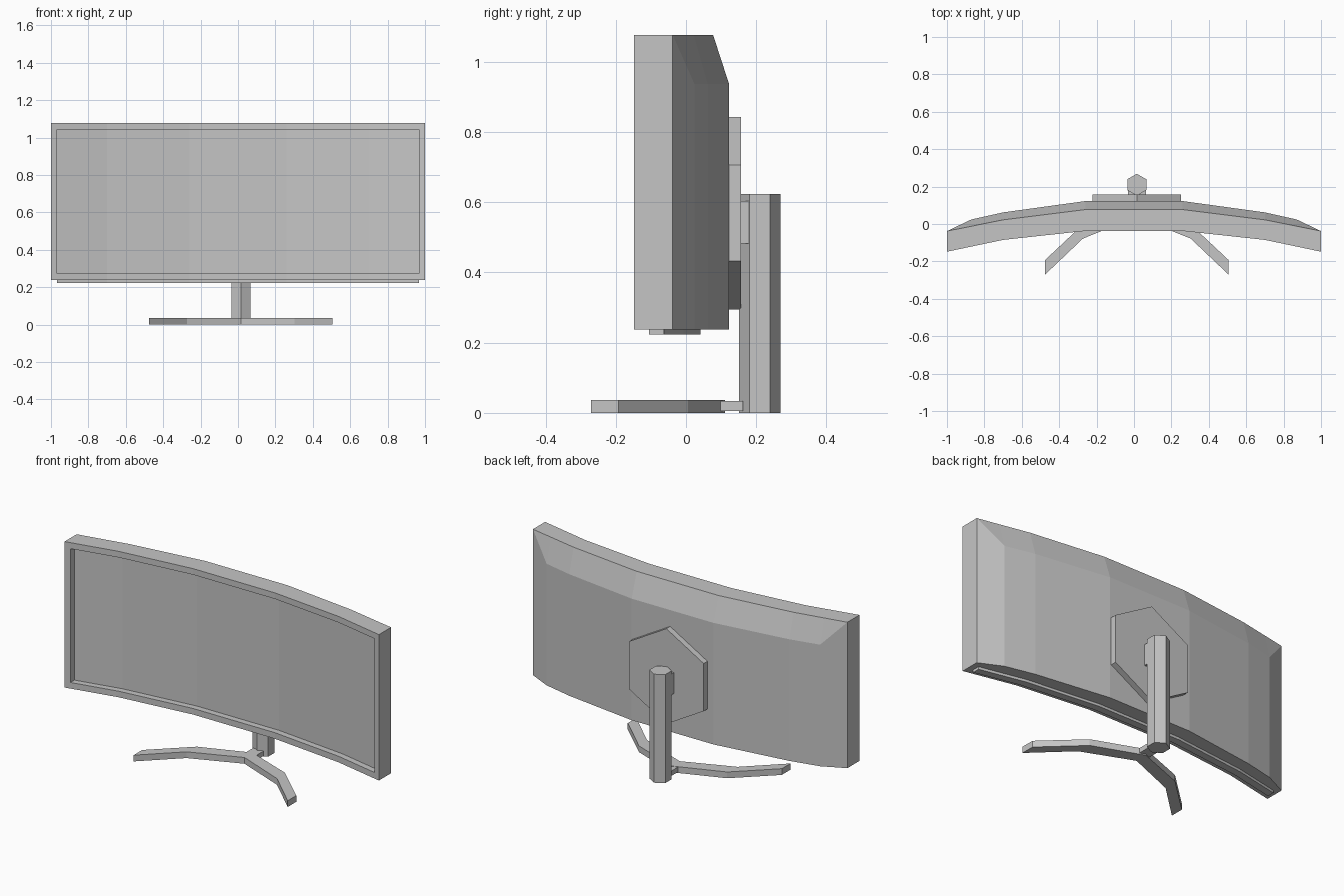
import bpy, bmesh, math

cube = bpy.data.objects.get("Cube")
if cube:
    bpy.data.objects.remove(cube, do_unlink=True)

grey = bpy.data.materials.new("matte_grey")
grey.use_nodes = True
color = (0.56, 0.56, 0.56, 1)
grey.diffuse_color = color
grey.node_tree.nodes["Principled BSDF"].inputs["Base Color"].default_value = color


def finish(name, bm):
    bmesh.ops.remove_doubles(bm, verts=bm.verts, dist=0.0005)
    bmesh.ops.recalc_face_normals(bm, faces=bm.faces)
    mesh = bpy.data.meshes.new(name)
    bm.to_mesh(mesh)
    bm.free()
    mesh.materials.append(grey)
    obj = bpy.data.objects.new(name, mesh)
    bpy.context.collection.objects.link(obj)
    return obj


def prism(name, outline, offset):
    """Extrude a closed 3D outline along an offset vector."""
    bm = bmesh.new()
    face = bm.faces.new([bm.verts.new(p) for p in outline])
    new = bmesh.ops.extrude_face_region(bm, geom=[face], use_keep_orig=True)
    moved = [v for v in new["geom"] if isinstance(v, bmesh.types.BMVert)]
    bmesh.ops.translate(bm, verts=moved, vec=offset)
    return finish(name, bm)


def box(name, x0, x1, y0, y1, z0, z1):
    prism(name, [(x0, y0, z0), (x1, y0, z0), (x1, y1, z0), (x0, y1, z0)],
          (0, 0, z1 - z0))


def curve_y(points, x):
    """Depth of a faceted, left-right symmetric curve at x."""
    x = abs(x)
    if x <= points[0][0]:
        return points[0][1]
    for (xa, ya), (xb, yb) in zip(points, points[1:]):
        if x <= xb + 1e-6:
            return ya + (yb - ya) * (x - xa) / (xb - xa)


# Curved housing with a recessed screen and a sloped upper back
FRONT = [(0.26, -0.037), (0.7, -0.085), (1, -0.148)]
TOP_BACK = [(0.26, 0.077), (0.7, 0.022), (1, -0.038)]
BACK = [(0.26, 0.1225), (0.7, 0.062), (0.87, 0.024), (1, -0.038)]
BOTTOM, TOP, SHOULDER = 0.238, 1.077, 0.937
LIP, RECESS, LIP_X = 0.035, 0.036, 0.967


def columns(end):
    half = [0.26, 0.7, 0.87, end]
    return [-x for x in reversed(half)] + half


def row(points, z, end=1, back=0):
    return [(x, curve_y(points, x) + back, z) for x in columns(end)]


shoulder = row(BACK, SHOULDER)
for i in (0, -1):
    x, y, z = shoulder[i]
    shoulder[i] = (x, y, TOP)

rows = [
    row(TOP_BACK, TOP),
    row(FRONT, TOP),
    row(FRONT, TOP - LIP, LIP_X),
    row(FRONT, TOP - LIP, LIP_X, RECESS),
    row(FRONT, BOTTOM + LIP, LIP_X, RECESS),
    row(FRONT, BOTTOM + LIP, LIP_X),
    row(FRONT, BOTTOM),
    row(BACK, BOTTOM),
    shoulder,
]
bm = bmesh.new()
grid = [[bm.verts.new(p) for p in r] for r in rows]
for k, a in enumerate(grid):
    b = grid[(k + 1) % len(grid)]
    for i in range(len(a) - 1):
        bm.faces.new((a[i], a[i + 1], b[i + 1], b[i]))
for i in (0, -1):
    for ids in ((0, 1, 6, 7), (1, 2, 5, 6), (2, 3, 4, 5)):
        bm.faces.new([grid[k][i] for k in ids])
finish("screen_housing", bm)

# Thin curved strip along the underside
strip = row(FRONT, 0.223, LIP_X, RECESS) + row(FRONT, 0.223, LIP_X, 0.078)[::-1]
prism("bottom_strip", strip, (0, 0, 0.03))

# Stand: hexagonal mount plate, neck block and hexagonal post
CX = 0.015
turns = [math.radians(30 + 60 * k) for k in range(6)]
prism("mount_plate", [(CX + 0.274 * math.cos(t), 0.118, 0.569 + 0.274 * math.sin(t))
                      for t in turns], (0, 0.039, 0))
box("neck_block", CX - 0.048, CX + 0.048, 0.15, 0.179, 0.483, 0.604)
prism("post", [(CX + 0.0585 * math.cos(t), 0.21 + 0.0585 * math.sin(t), 0)
               for t in turns], (0, 0, 0.624))

# Foot: two bent legs joined behind the screen, tied to the post
half_leg = [(0.49, -0.192), (0.28, 0.005), (0, 0.111)]
inner_leg = [(0, 0.038), (0.288, -0.078), (0.49, -0.27)]
for side, name in ((1, "left_leg"), (-1, "right_leg")):
    prism(name, [(CX + side * x, y, 0) for x, y in half_leg + inner_leg],
          (0, 0, 0.036))
box("foot_link", CX - 0.033, CX + 0.033, 0.095, 0.163, 0.006, 0.034)
